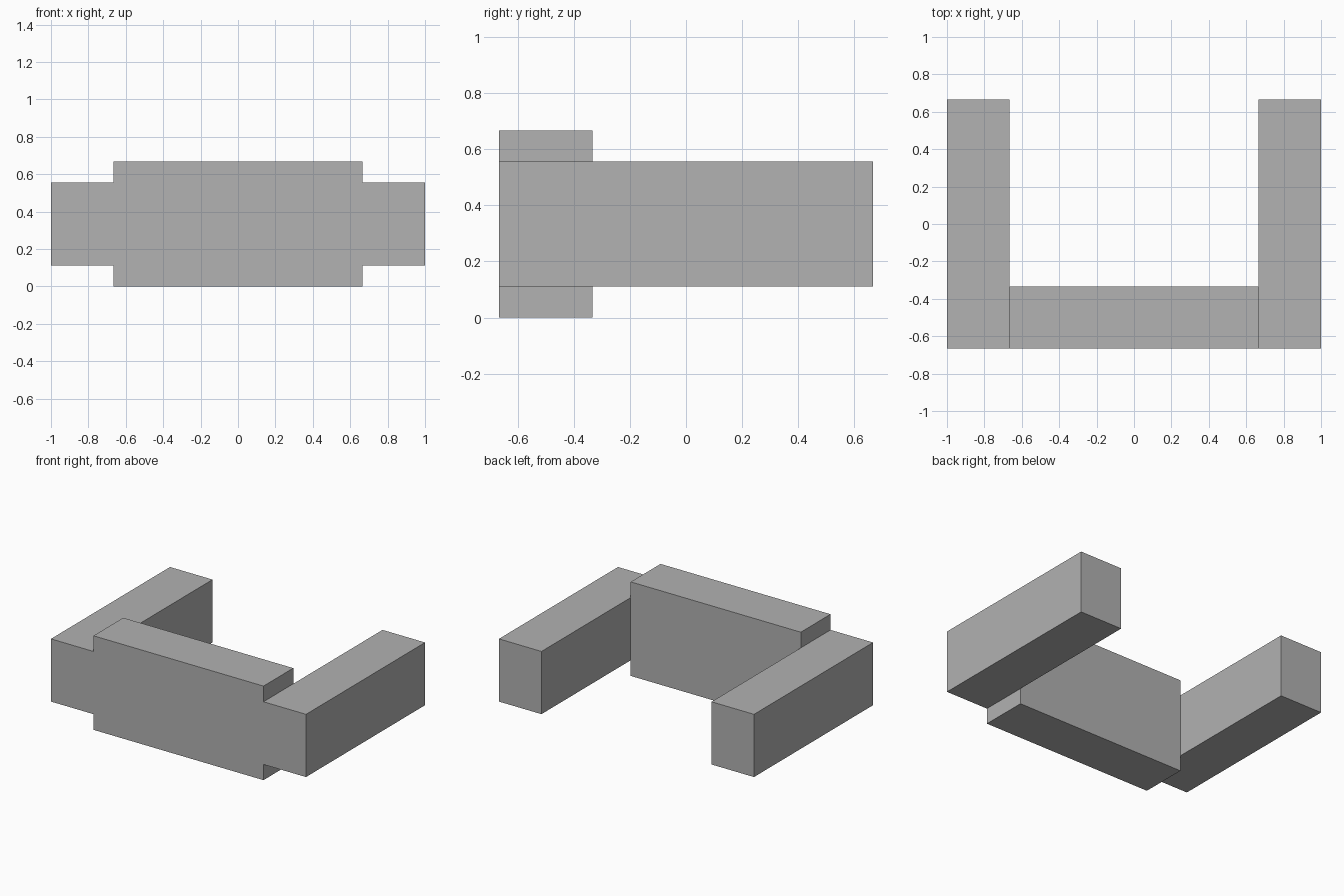
import bpy
import bmesh
from mathutils import Vector

cube = bpy.data.objects.get("Cube")
if cube:
    bpy.data.objects.remove(cube, do_unlink=True)

grey = bpy.data.materials.new("plain grey")
grey.use_nodes = True
colour = (0.445, 0.445, 0.445, 1)
grey.diffuse_color = colour
grey.node_tree.nodes["Principled BSDF"].inputs["Base Color"].default_value = colour


def block(name, low, high):
    """Flat-faced box spanning two opposite corners."""
    low, high = Vector(low), Vector(high)
    mesh = bpy.data.meshes.new(name)
    bm = bmesh.new()
    bmesh.ops.create_cube(bm, size=1)
    bmesh.ops.scale(bm, vec=high - low, verts=bm.verts)
    bm.to_mesh(mesh)
    bm.free()
    mesh.materials.append(grey)
    obj = bpy.data.objects.new(name, mesh)
    obj.location = (low + high) / 2
    bpy.context.collection.objects.link(obj)
    return obj


unit = 1 / 3   # thickness shared by every block
step = 1 / 9   # height difference between bar and arms

# Tall bar across the front
block("front_bar", (-2 * unit, -2 * unit, 0), (2 * unit, -unit, 2 * unit))

# Lower arms running back from each end of the bar
for name, x in (("right_arm", -1), ("left_arm", 2 * unit)):
    block(name, (x, -2 * unit, step), (x + unit, 2 * unit, 2 * unit - step))
